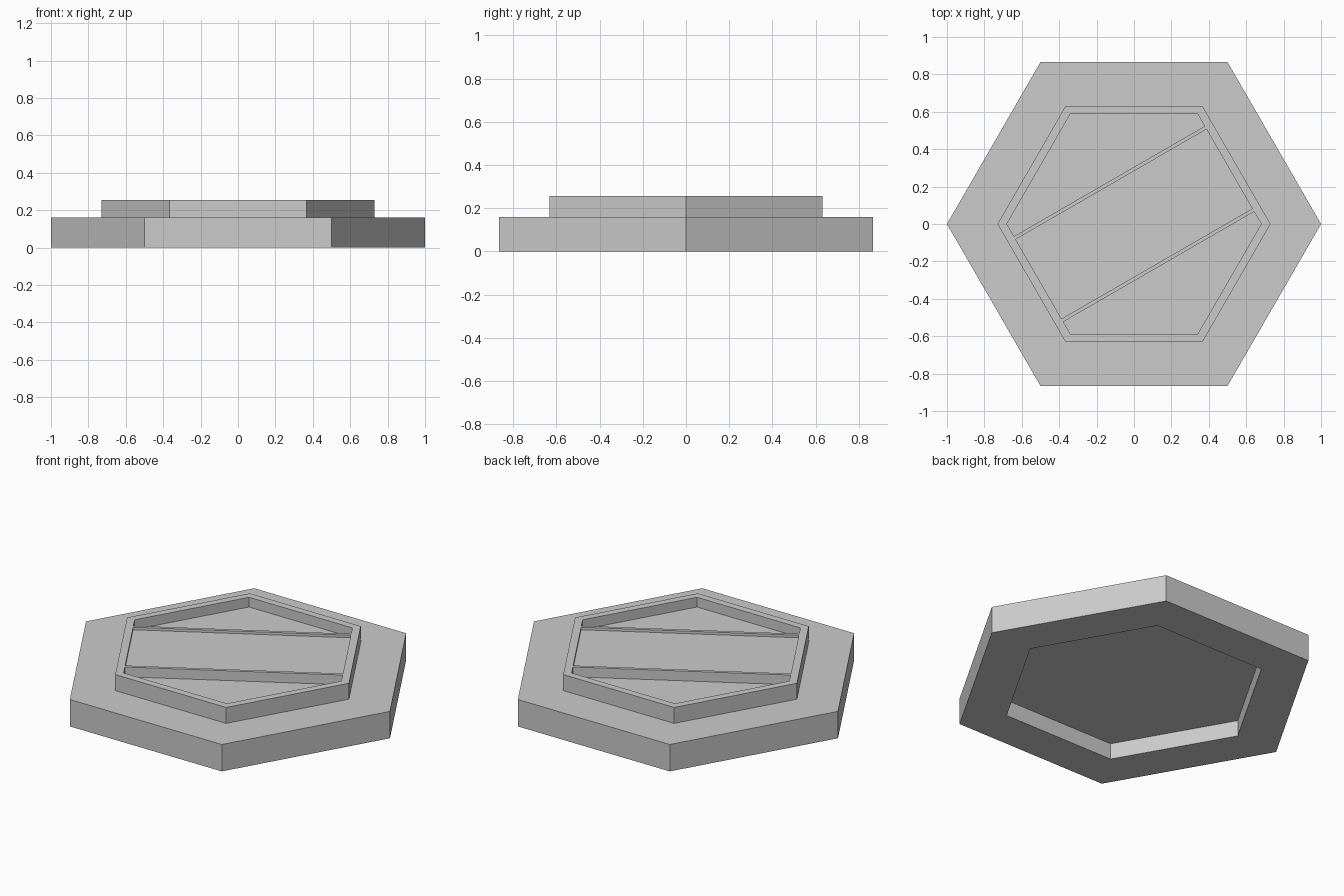
import bpy, bmesh
from math import sin, cos, radians
from mathutils import Vector

old = bpy.data.objects.get("Cube")
if old:
    bpy.data.objects.remove(old, do_unlink=True)

# Main dimensions
BASE_TOP, RIM_TOP = 0.16, 0.255
SIDE_FLOOR, MIDDLE_FLOOR = 0.197, 0.24
HOLLOW_TOP = 0.095
RIM_OUTER, RIM_INNER = 0.73, 0.68
BAR_NEAR, BAR_FAR = 0.245, 0.264

# Single grey material
grey = bpy.data.materials.new("plain grey")
colour = (0.6, 0.6, 0.6, 1.0)
grey.diffuse_color = colour
grey.use_nodes = True
grey.node_tree.nodes["Principled BSDF"].inputs["Base Color"].default_value = colour

bm = bmesh.new()


def hexagon(radius, z):
    return [bm.verts.new((radius * cos(radians(60 * i)), radius * sin(radians(60 * i)), z))
            for i in range(6)]


# Stepped plate: underside hollow, base, raised rim
profile = [(RIM_OUTER, HOLLOW_TOP), (RIM_OUTER, 0), (1, 0), (1, BASE_TOP),
           (RIM_OUTER, BASE_TOP), (RIM_OUTER, RIM_TOP), (RIM_INNER, RIM_TOP)]
rings = [hexagon(r, z) for r, z in profile]
for low, high in zip(rings, rings[1:]):
    for i in range(6):
        j = (i + 1) % 6
        bm.faces.new((low[i], low[j], high[j], high[i]))
bm.faces.new(list(reversed(rings[0])))
cap = bm.faces.new(rings[-1])

# Cut the top panel along both sides of the two diagonal bars
across = Vector((cos(radians(120)), sin(radians(120)), 0))
geom = list(cap.verts) + list(cap.edges) + [cap]
for offset in (-BAR_FAR, -BAR_NEAR, BAR_NEAR, BAR_FAR):
    geom = bmesh.ops.bisect_plane(bm, geom=geom, plane_co=across * offset,
                                  plane_no=across)["geom"]

# Sink the three pockets, leaving the bars flush with the rim
bm.normal_update()
pockets = []
for face in bm.faces:
    centre = face.calc_center_median()
    side = abs(centre.dot(across))
    if centre.z > RIM_TOP - 0.001 and centre.xy.length < 0.5:
        if side < BAR_NEAR - 0.01:
            pockets.append((face, MIDDLE_FLOOR))
        elif side > BAR_FAR + 0.01:
            pockets.append((face, SIDE_FLOOR))
for face, floor in pockets:
    sunk = bmesh.ops.extrude_discrete_faces(bm, faces=[face])["faces"][0]
    for vert in sunk.verts:
        vert.co.z = floor

bmesh.ops.recalc_face_normals(bm, faces=bm.faces)
mesh = bpy.data.meshes.new("hexagonal_plate")
bm.to_mesh(mesh)
bm.free()
mesh.materials.append(grey)
plate = bpy.data.objects.new("hexagonal_plate", mesh)
bpy.context.collection.objects.link(plate)
